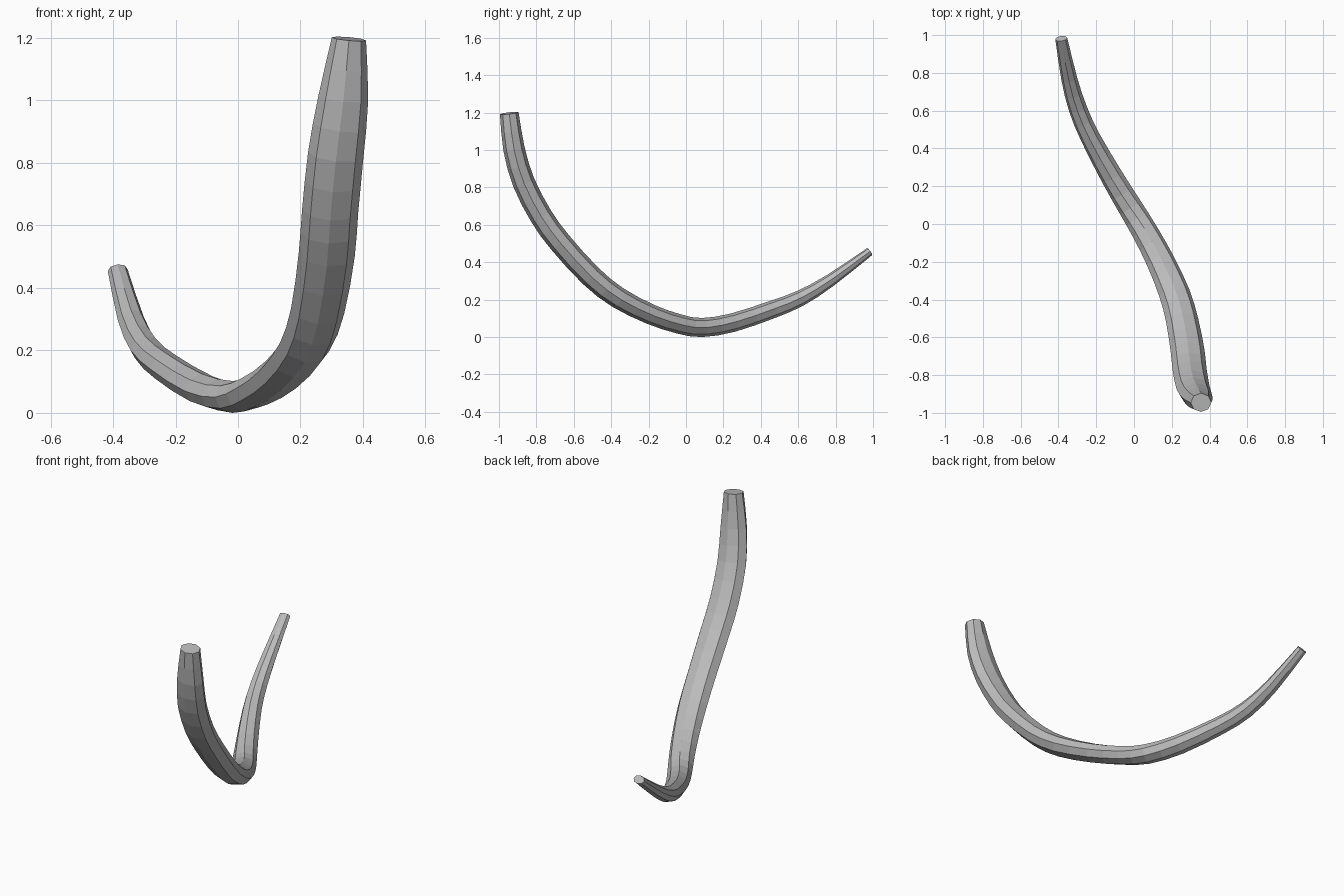
import bpy, bmesh, math
from mathutils import Vector

cube = bpy.data.objects.get("Cube")
if cube:
    bpy.data.objects.remove(cube, do_unlink=True)

SIDES = 8
STEPS = 2

# Stations along the centreline: x, y, z, full width, full thickness
STATIONS = [
    (.355, -.945, 1.20, .11, .10), (.337, -.92, 1.01, .16, .115),
    (.313, -.868, .83, .178, .12), (.295, -.775, .65, .18, .122),
    (.284, -.674, .51, .18, .122), (.255, -.51, .33, .172, .12),
    (.213, -.364, .214, .165, .115), (.137, -.19, .125, .15, .108),
    (.055, -.037, .073, .138, .104), (-.018, .085, .054, .13, .102),
    (-.117, .25, .08, .12, .10), (-.232, .46, .15, .105, .095),
    (-.297, .61, .21, .098, .085), (-.343, .77, .305, .085, .068),
    (-.385, .982, .46, .064, .046),
]


def spline(points, steps):
    """Smooth the stations with a Catmull-Rom curve."""
    p = [Vector(q) for q in points]
    p = [2 * p[0] - p[1]] + p + [2 * p[-1] - p[-2]]
    out = []
    for a, b, c, d in zip(p, p[1:], p[2:], p[3:]):
        for i in range(steps):
            t = i / steps
            out.append(0.5 * (2 * b + (c - a) * t + (2 * a - 5 * b + 4 * c - d) * t**2
                              + (3 * b - a - 3 * c + d) * t**3))
    return out + [p[-2]]


# Sweep an oval section along the curve
path = spline(STATIONS, STEPS)
centres = [Vector(q[:3]) for q in path]
bm = bmesh.new()
rings = []
for i, (q, centre) in enumerate(zip(path, centres)):
    tangent = (centres[min(i + 1, len(path) - 1)] - centres[max(i - 1, 0)]).normalized()
    side = Vector((1, 0, 0))
    side = (side - tangent * side.dot(tangent)).normalized()
    up = tangent.cross(side)
    ring = []
    for k in range(SIDES):
        a = math.tau * k / SIDES
        ring.append(bm.verts.new(centre + side * math.cos(a) * q[3] / 2
                                 + up * math.sin(a) * q[4] / 2))
    rings.append(ring)
for r, s in zip(rings, rings[1:]):
    for k in range(SIDES):
        n = (k + 1) % SIDES
        bm.faces.new((r[k], r[n], s[n], s[k]))

# Flat end caps
bm.faces.new(rings[0])
bm.faces.new(rings[-1])
bmesh.ops.recalc_face_normals(bm, faces=bm.faces)

# Rest on the ground
lowest = min(v.co.z for v in bm.verts)
bmesh.ops.translate(bm, verts=bm.verts, vec=(0, 0, -lowest))

mesh = bpy.data.meshes.new("curved_tube")
bm.to_mesh(mesh)
bm.free()
tube = bpy.data.objects.new("curved_tube", mesh)
bpy.context.collection.objects.link(tube)

# Plain grey
grey = bpy.data.materials.new("plain_grey")
grey.use_nodes = True
colour = (0.5, 0.5, 0.5, 1)
grey.diffuse_color = colour
grey.node_tree.nodes["Principled BSDF"].inputs["Base Color"].default_value = colour
mesh.materials.append(grey)
